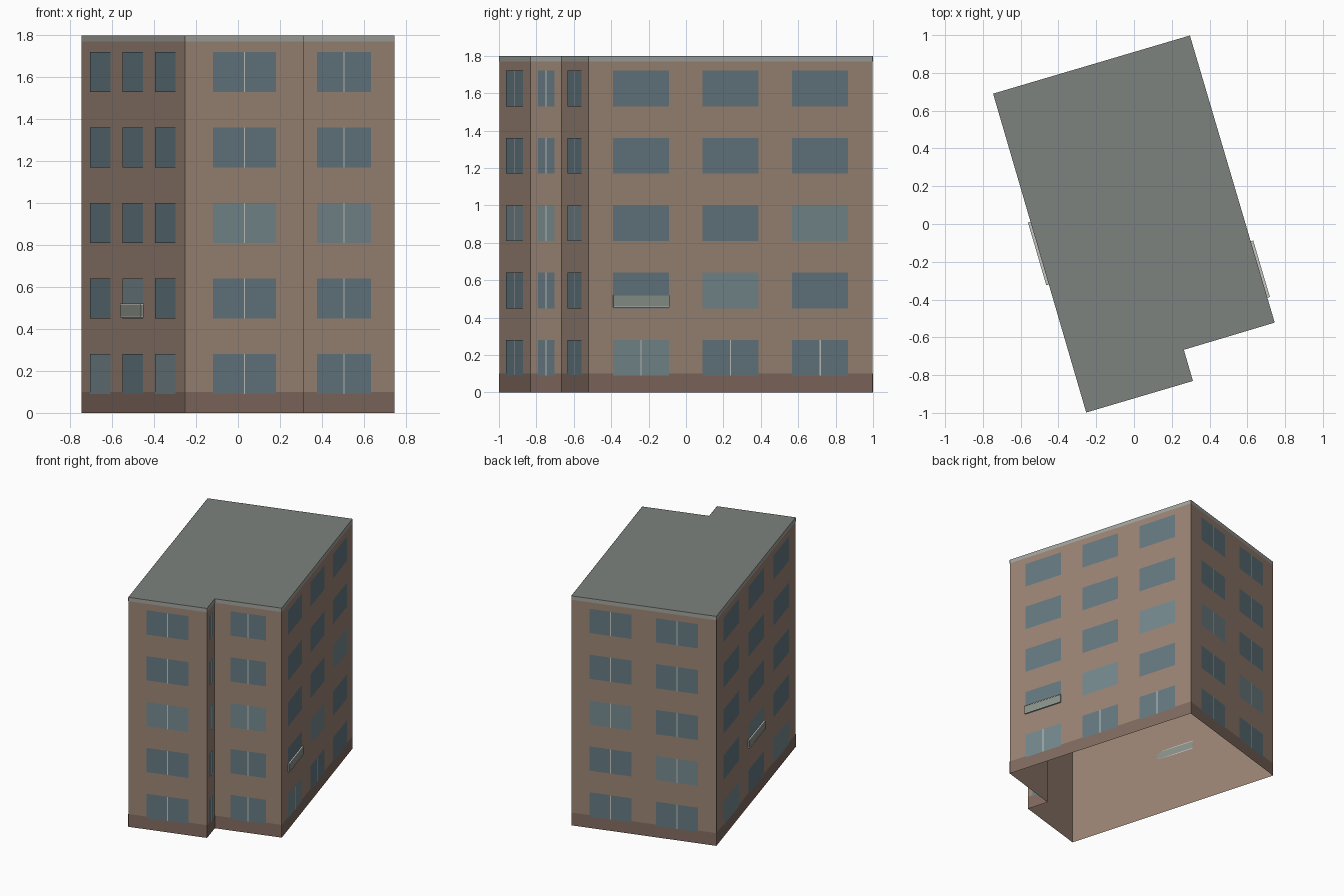
import bpy, bmesh
from mathutils import Vector

if "Cube" in bpy.data.objects:
    bpy.data.objects.remove(bpy.data.objects["Cube"])

H = 1.8
# Footprint, counter-clockwise from the front left corner
FOOT = [(-0.253, -0.998), (0.312, -0.831), (0.264, -0.666),
        (0.745, -0.522), (0.296, 0.998), (-0.746, 0.69)]
FLOORS = range(5)


def every(cols):
    return {(c, f) for c in range(cols) for f in FLOORS}


# Per wall: window columns, mullioned windows, paler windows, balcony (column, floor)
WALLS = [
    ("front_left", 1, every(1), {(0, 2)}, None),
    ("step", 1, every(1), {(0, 2)}, None),
    ("front_right", 1, every(1), {(0, 2)}, None),
    ("right", 3, {(0, 0), (1, 0), (2, 0)}, {(0, 0), (1, 1), (2, 2)}, (0, 1)),
    ("back", 2, every(2), {(0, 2), (1, 1)}, None),
    ("left", 3, {(0, 0), (2, 0)}, {(0, 0), (2, 0), (1, 1)}, (1, 1)),
]


def material(name, r, g, b):
    m = bpy.data.materials.new(name)
    m.diffuse_color = (r, g, b, 1)
    m.use_nodes = True
    m.node_tree.nodes["Principled BSDF"].inputs["Base Color"].default_value = m.diffuse_color
    return m


BRICK = material("brick", 0.33, 0.235, 0.18)
PLINTH = material("plinth", 0.22, 0.145, 0.115)
ROOF = material("roof", 0.2, 0.225, 0.205)
TRIM = material("trim", 0.36, 0.36, 0.34)
GLASS = material("glass", 0.13, 0.19, 0.22)
PALE = material("pale_glass", 0.18, 0.25, 0.27)
FRAME = material("frame", 0.55, 0.55, 0.52)
PANEL = material("balcony_panel", 0.26, 0.29, 0.26)


def finish(name, bm, mat):
    me = bpy.data.meshes.new(name)
    bm.to_mesh(me)
    bm.free()
    me.materials.append(mat)
    bpy.context.collection.objects.link(bpy.data.objects.new(name, me))


class Wall:
    """Places rectangles and boxes on one wall; u runs along it, d points outward."""
    def __init__(self, i):
        self.a = Vector((*FOOT[i], 0))
        edge = Vector((*FOOT[(i + 1) % len(FOOT)], 0)) - self.a
        self.length = edge.length
        self.u = edge.normalized()
        self.n = Vector((self.u.y, -self.u.x, 0))

    def corners(self, u0, u1, z0, z1, d):
        return [self.a + self.u * u + self.n * d + Vector((0, 0, z))
                for u, z in ((u0, z0), (u1, z0), (u1, z1), (u0, z1))]

    def rect(self, bm, u0, u1, z0, z1, d):
        bm.faces.new([bm.verts.new(p) for p in self.corners(u0, u1, z0, z1, d)])

    def box(self, bm, u0, u1, z0, z1, d0, d1):
        back = [bm.verts.new(p) for p in self.corners(u0, u1, z0, z1, d0)]
        front = [bm.verts.new(p) for p in self.corners(u0, u1, z0, z1, d1)]
        bm.faces.new(front)
        bm.faces.new(back[::-1])
        for i in range(4):
            j = (i + 1) % 4
            bm.faces.new((back[i], back[j], front[j], front[i]))


# Wall shell, open underneath
bm = bmesh.new()
low = [bm.verts.new((x, y, 0)) for x, y in FOOT]
top = [bm.verts.new((x, y, H)) for x, y in FOOT]
for i in range(len(FOOT)):
    j = (i + 1) % len(FOOT)
    bm.faces.new((low[i], low[j], top[j], top[i]))
finish("walls", bm, BRICK)

# Flat roof
bm = bmesh.new()
bm.faces.new([bm.verts.new((x, y, H)) for x, y in FOOT])
finish("roof", bm, ROOF)

# Plinth and cornice bands around all walls
for name, z0, z1, mat in (("plinth_band", 0, 0.1, PLINTH), ("cornice_band", 1.77, H, TRIM)):
    bm = bmesh.new()
    for i in range(len(FOOT)):
        w = Wall(i)
        w.rect(bm, 0, w.length, z0, z1, 0.0012)
    finish(name, bm, mat)

# Windows, mullions and balconies, wall by wall
for i, (name, cols, mullions, pale, balcony) in enumerate(WALLS):
    w = Wall(i)
    width = w.length / (1.6 * cols + 0.28)
    glass, light, bars = bmesh.new(), bmesh.new(), bmesh.new()
    for c in range(cols):
        u0 = width * (0.44 + 1.6 * c)
        u1 = u0 + width
        for f in FLOORS:
            z0 = 0.09 + 0.36 * f
            w.rect(light if (c, f) in pale else glass, u0, u1, z0, z0 + 0.19, 0.0024)
            if (c, f) in mullions:
                mid = (u0 + u1) / 2
                w.rect(bars, mid - 0.003, mid + 0.003, z0, z0 + 0.19, 0.0036)
            if (c, f) == balcony:
                # Shallow balcony: panel between a top rail and a bottom edge
                panel, rails = bmesh.new(), bmesh.new()
                w.box(panel, u0, u1, z0 + 0.01, z0 + 0.065, 0.0, 0.012)
                w.box(rails, u0, u1, z0 + 0.065, z0 + 0.071, 0.0, 0.014)
                w.box(rails, u0, u1, z0 + 0.004, z0 + 0.01, 0.0, 0.014)
                finish(name + "_balcony_panel", panel, PANEL)
                finish(name + "_balcony_rails", rails, FRAME)
    finish(name + "_windows", glass, GLASS)
    finish(name + "_pale_windows", light, PALE)
    finish(name + "_mullions", bars, FRAME)
